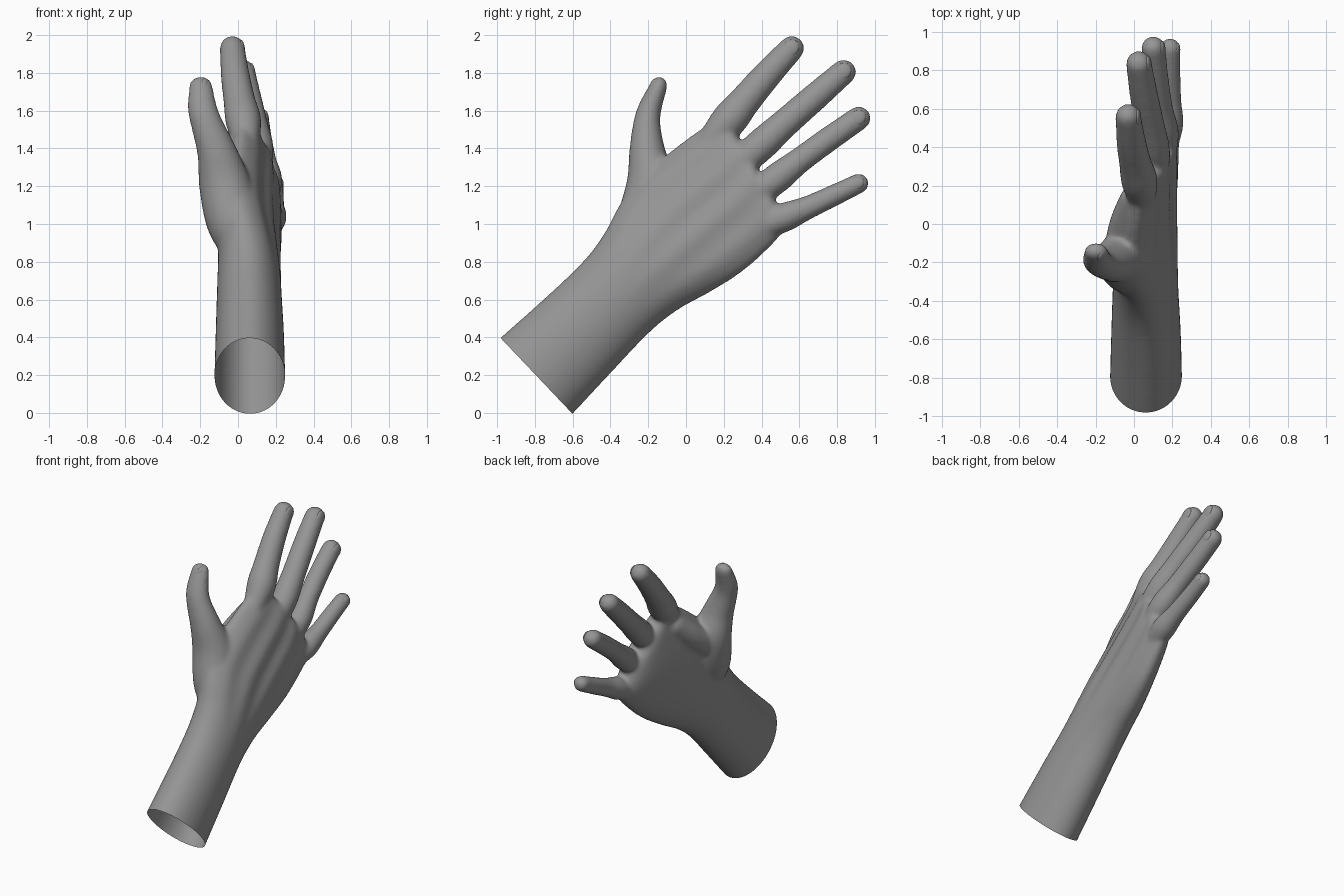
import bpy, bmesh, math
from mathutils import Vector, Matrix

old = bpy.data.objects.get("Cube")
if old:
    bpy.data.objects.remove(old)

skin = bpy.data.materials.new("skin grey")
skin.use_nodes = True
GREY = (0.3, 0.3, 0.3, 1)
skin.diffuse_color = GREY
skin.node_tree.nodes["Principled BSDF"].inputs["Base Color"].default_value = GREY


def spline(rows, steps=5):
    """Catmull-Rom through rows of numbers."""
    rows = [Vector(r) for r in rows]
    ext = [rows[0] * 2 - rows[1]] + rows + [rows[-1] * 2 - rows[-2]]
    out = []
    for a, b, c, d in zip(ext, ext[1:], ext[2:], ext[3:]):
        for i in range(steps):
            t = i / steps
            out.append(0.5 * (2 * b + (c - a) * t + (2 * a - 5 * b + 4 * c - d) * t * t
                              + (3 * b - a - 3 * c + d) * t ** 3))
    return out + [rows[-1]]


def loft(bm, rings, sides=32):
    """Skin closed rings: centre, two half axes, height of four ridges on the back."""
    loops = []
    for centre, u, v, ridge in rings:
        loop = []
        for i in range(sides):
            c, s = math.cos(math.tau * i / sides), math.sin(math.tau * i / sides)
            if s < 0:
                s *= 1 - ridge * math.cos(4 * math.pi * c)
            loop.append(bm.verts.new(centre + u * c + v * s))
        loops.append(loop)
    for a, b in zip(loops, loops[1:]):
        for i in range(sides):
            j = (i + 1) % sides
            bm.faces.new((a[i], a[j], b[j], b[i]))
    bm.faces.new(loops[0][::-1])
    bm.faces.new(loops[-1])


def tube(bm, path, widen=1.0):
    """Tapered round-ended tube, widening in x to the tip; path rows are x, y, z, radius."""
    pts = spline(path)
    last = len(pts) - 1
    rings = []
    for i, p in enumerate(pts):
        d = (pts[min(i + 1, last)].xyz - pts[max(i - 1, 0)].xyz).normalized()
        u = d.cross(Vector((1, 0, 0))).normalized()
        wide = 1 + (widen - 1) * (i / last) ** 2
        rings.append((p.xyz, u * p.w, u.cross(d) * p.w * wide, 0))
    centre, u, v, _ = rings[-1]
    for k in range(1, 7):
        a = k / 6 * 1.5
        rings.append((centre + d * u.length * math.sin(a), u * math.cos(a), v * math.cos(a), 0))
    loft(bm, rings)
    return centre, d, pts[-1].w


hand = bmesh.new()

# Forearm and palm: thumb edge x, y, z, little-finger edge x, y, z, half thickness, ridges
sections = [
    (.06, -1.035, .345, .065, -.65, -.055, .187, 0),
    (.06, -.985, .395, .065, -.60, -.005, .187, 0),
    (.06, -.755, .60, .065, -.395, .215, .181, 0),
    (.05, -.55, .795, .07, -.195, .425, .172, 0),
    (.03, -.435, .945, .09, -.045, .545, .165, .01),
    (.00, -.36, 1.085, .12, .125, .64, .155, .03),
    (-.02, -.27, 1.22, .15, .285, .74, .14, .05),
    (-.01, -.11, 1.36, .17, .425, .86, .123, .06),
    (.01, .04, 1.475, .18, .505, .955, .108, .06),
    (.025, .17, 1.55, .18, .50, 1.05, .09, .05),
    (.04, .26, 1.49, .165, .46, 1.15, .06, 0),
]
rings = []
for s in spline(sections):
    a, b = Vector(s[0:3]), Vector(s[3:6])
    u = (a - b) / 2
    n = u.cross(Vector((0, .72, .69))).normalized()
    rings.append(((a + b) / 2, u, n * s[6], s[7]))
loft(hand, rings, sides=96)

# Fingers and thumb
digits = {
    "index": [(.05, .06, 1.36, .05), (.03, .215, 1.535, .094), (.008, .31, 1.65, .085),
              (-.015, .43, 1.79, .077), (-.03, .56, 1.93, .067)],
    "middle": [(.11, .20, 1.24, .05), (.105, .36, 1.385, .085), (.08, .52, 1.53, .078),
               (.05, .68, 1.67, .074), (.025, .835, 1.805, .067)],
    "ring": [(.15, .30, 1.10, .05), (.155, .46, 1.225, .080), (.135, .60, 1.335, .069),
             (.115, .75, 1.445, .067), (.10, .915, 1.56, .064)],
    "little": [(.16, .36, .96, .05), (.18, .51, 1.03, .077), (.185, .64, 1.085, .063),
               (.185, .78, 1.15, .058), (.188, .915, 1.215, .054)],
    "thumb": [(.03, -.30, .78, .06), (-.02, -.235, .98, .135), (-.068, -.185, 1.2, .133),
              (-.112, -.205, 1.38, .097), (-.162, -.208, 1.52, .074),
              (-.188, -.192, 1.61, .063), (-.198, -.143, 1.735, .046)],
}
tips = {name: tube(hand, path, 1.35 if name == "thumb" else 1.0)
        for name, path in digits.items()}

# Fleshy web from the thumb to the index finger
tube(hand, [(-.04, -.19, 1.08, .07), (-.05, -.10, 1.19, .095),
            (-.035, .01, 1.28, .09), (.0, .13, 1.39, .075)])

mesh = bpy.data.meshes.new("hand")
hand.to_mesh(mesh)
hand.free()
obj = bpy.data.objects.new("hand", mesh)
bpy.context.collection.objects.link(obj)
mesh.materials.append(skin)

# Fuse into one skin and soften the webs
remesh = obj.modifiers.new("fuse", "REMESH")
remesh.mode = "VOXEL"
remesh.voxel_size = 0.012
soft = obj.modifiers.new("soften", "SMOOTH")
soft.factor = 0.5
soft.iterations = 18
bpy.ops.object.select_all(action="DESELECT")
obj.select_set(True)
bpy.context.view_layer.objects.active = obj
bpy.ops.object.convert(target="MESH")

# Cut the wrist open
bm = bmesh.new()
bm.from_mesh(obj.data)
bmesh.ops.bisect_plane(bm, geom=bm.verts[:] + bm.edges[:] + bm.faces[:],
                       plane_co=(0, -.797, .202), plane_no=(0, .725, .688), clear_inner=True)
bm.to_mesh(obj.data)
bm.free()
if not obj.data.materials:
    obj.data.materials.append(skin)
bpy.ops.object.shade_smooth()

# Nails, almost flush with the fingertips
for name, (centre, d, r) in tips.items():
    face = Vector((.75, -.65, 0)) if name == "thumb" else Vector((1, 0, .15))
    n = (face - d * face.dot(d)).normalized()
    frame = Matrix((n.cross(d), d, n)).transposed().to_4x4()
    frame.translation = centre - d * .008 + n * (r * (1.12 if name == "thumb" else 1) - .018)
    bm = bmesh.new()
    bmesh.ops.create_uvsphere(bm, u_segments=24, v_segments=12, radius=1,
                              matrix=frame @ Matrix.Diagonal((r * .62, r * .75, .017, 1)))
    for f in bm.faces:
        f.smooth = True
    me = bpy.data.meshes.new(name + "_nail")
    bm.to_mesh(me)
    bm.free()
    me.materials.append(skin)
    bpy.context.collection.objects.link(bpy.data.objects.new(name + "_nail", me))
